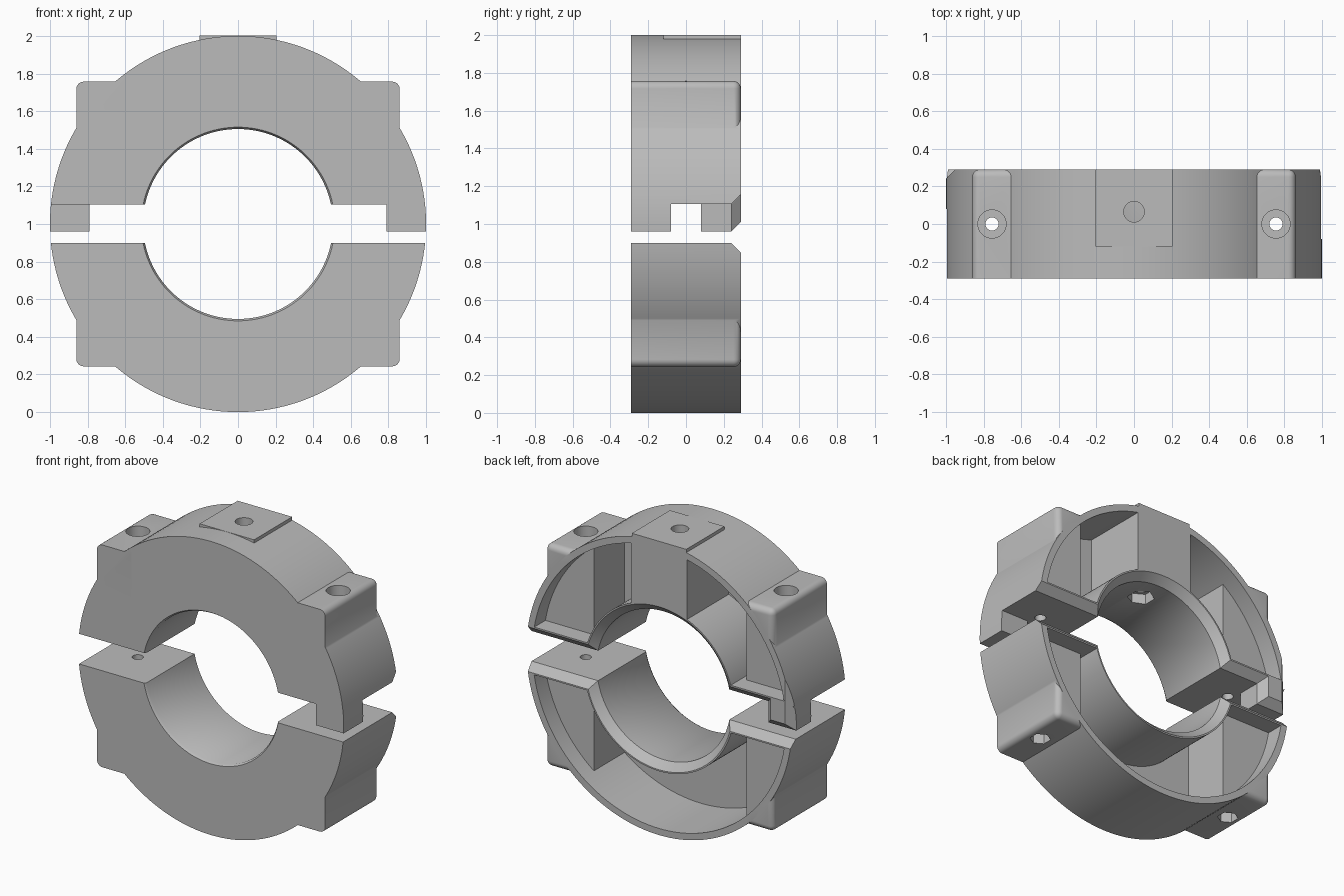
import bpy, bmesh, math
from mathutils import Matrix, Vector

if "Cube" in bpy.data.objects:
    bpy.data.objects.remove(bpy.data.objects["Cube"])

DEPTH = 0.29          # half depth along y
OUTER, BORE = 1.0, 0.505
RIM, BORE_WALL = 0.045, 0.06
FLOOR = -0.16         # back of the solid front wall
CHAMFER = 0.05
UPPER_CUT, LOWER_CUT = 1.105, 0.90
BOLT_X = 0.755

grey = bpy.data.materials.new("plain_grey")
grey.use_nodes = True
GREY = (0.5, 0.5, 0.5, 1)
grey.diffuse_color = GREY
grey.node_tree.nodes["Principled BSDF"].inputs["Base Color"].default_value = GREY


def to_object(name, bm):
    bm.normal_update()
    bmesh.ops.recalc_face_normals(bm, faces=bm.faces)
    if bm.calc_volume(signed=True) < 0:
        bmesh.ops.reverse_faces(bm, faces=bm.faces)
    mesh = bpy.data.meshes.new(name)
    bm.to_mesh(mesh)
    bm.free()
    obj = bpy.data.objects.new(name, mesh)
    bpy.context.collection.objects.link(obj)
    return obj


def box(name, x, y, z, round_edge=None, radius=0.04):
    bm = bmesh.new()
    bmesh.ops.create_cube(bm, size=1)
    for v in bm.verts:
        v.co = Vector([a + (b - a) * (c + 0.5) for (a, b), c in zip((x, y, z), v.co)])
    if round_edge:
        edges = [e for e in bm.edges if round_edge(e.verts[0].co, e.verts[1].co)]
        bmesh.ops.bevel(bm, geom=edges, offset=radius, segments=6,
                        profile=0.5, affect='EDGES')
    return to_object(name, bm)


def diamond(axis, spot, length):
    """Square bar along an axis, turned 45 degrees to chamfer the corner at a spot."""
    half = CHAMFER / math.sqrt(2)
    size = [half, half, half]
    size["XYZ".index(axis)] = length
    bar = box("chamfer", *[(-s, s) for s in size])
    bar.data.transform(Matrix.Translation(spot) @ Matrix.Rotation(math.pi / 4, 4, axis))
    return bar


def lathe(name, profile, sides=144):
    """Closed solid turned about the ring axis from (radius, y) points."""
    bm = bmesh.new()
    rings = []
    for r, y in profile:
        turns = [2 * math.pi * i / sides for i in range(sides)]
        rings.append([bm.verts.new((r * math.sin(t), y, 1 + r * math.cos(t))) for t in turns])
    for a, b in zip(rings, rings[1:]):
        for i in range(sides):
            bm.faces.new((a[i - 1], a[i], b[i], b[i - 1]))
    bm.faces.new(rings[0][::-1])
    bm.faces.new(rings[-1])
    return to_object(name, bm)


def drill(x, y, z0, z1, radius, sides=32):
    bm = bmesh.new()
    bmesh.ops.create_cone(bm, cap_ends=True, segments=sides, radius1=radius, radius2=radius,
                          depth=z1 - z0, matrix=Matrix.Translation((x, y, (z0 + z1) / 2)))
    return to_object("drill", bm)


def combine(target, operation, *tools):
    for tool in tools:
        mod = target.modifiers.new("combine", 'BOOLEAN')
        mod.operation, mod.solver, mod.object = operation, 'EXACT', tool
        bpy.context.view_layer.update()
        graph = bpy.context.evaluated_depsgraph_get()
        mesh = bpy.data.meshes.new_from_object(target.evaluated_get(graph))
        target.modifiers.clear()
        target.data = mesh
        bpy.data.objects.remove(tool)


def clamp_half(name, upper):
    s = 1 if upper else -1
    cut = UPPER_CUT if upper else LOWER_CUT

    def span(a, b):
        return (min(a, b), max(a, b))

    half = lathe(name, [(OUTER, -DEPTH), (OUTER, DEPTH)])

    # Bolt ears with rounded outer corner and back edges
    for side in (1, -1):
        ex, ez = 0.86 * side, 1 + 0.757 * s

        def rounded(a, b):
            tests = [all(abs(p.x - ex) < 1e-4 for p in (a, b)),
                     all(abs(p.z - ez) < 1e-4 for p in (a, b)),
                     all(abs(p.y - DEPTH) < 1e-4 for p in (a, b))]
            return sum(tests) == 2
        combine(half, 'UNION', box("ear", span(0.6 * side, ex), (-DEPTH, DEPTH),
                                   span(1 + 0.4 * s, ez), rounded))

    # Flat mounting pad on the crown
    if upper:
        combine(half, 'UNION', box("pad", (-0.205, 0.205), (-0.12, DEPTH), (1.9, 2.001)))

    # Bore with eased front edge and chamfered back edge, then the split plane
    bore = lathe("bore", [(BORE + 0.01, -1), (BORE + 0.01, -DEPTH), (BORE, -DEPTH + 0.015),
                          (BORE, DEPTH - CHAMFER), (BORE + CHAMFER + 0.02, DEPTH + 0.02)])
    combine(half, 'DIFFERENCE', bore,
            box("split", (-2, 2), (-1, 1), span(cut, cut - 3 * s)))

    # Open pocket in the back, leaving bolt bosses and the crown block
    pocket = lathe("pocket", [(OUTER - RIM, FLOOR), (OUTER - RIM, 0.5)])
    combine(pocket, 'DIFFERENCE',
            lathe("bore_wall", [(BORE + BORE_WALL, -1), (BORE + BORE_WALL, 1)]),
            box("flange", (-2, 2), (-1, 1), span(cut + 0.06 * s, cut - 3 * s)),
            box("boss", (0.575, 1.2), (-1, 0.17), (-1, 3)),
            box("boss", (-1.2, -0.575), (-1, 0.17), (-1, 3)))
    if upper:
        combine(pocket, 'DIFFERENCE', box("crown", (-0.21, 0.21), (-1, 1), (1, 3)))
    combine(half, 'DIFFERENCE', pocket)

    # Chamfer along the back edge of the flange
    combine(half, 'DIFFERENCE', diamond('X', (0, DEPTH, cut), 1.5))

    # Locating tabs: front on one side, chamfered back on the other
    if upper:
        front = box("front_tab", (0.79, 1.2), (-DEPTH, -0.08), (0.96, 1.14))
        back = box("back_tab", (-1.2, -0.79), (0.08, DEPTH), (0.96, 1.165))
        combine(back, 'DIFFERENCE', diamond('X', (-1, DEPTH, 0.96), 0.5),
                diamond('Z', (-0.79, DEPTH, 1), 0.5))
        for tab in (front, back):
            combine(tab, 'INTERSECT', lathe("trim", [(OUTER, -1), (OUTER, 1)]))
            combine(half, 'UNION', tab)
        combine(half, 'DIFFERENCE', diamond('Z', (-OUTER, DEPTH, 1.1), 0.3))

    # Bolt holes with round head recesses above and hex nut recesses below
    for side in (1, -1):
        x = BOLT_X * side
        combine(half, 'DIFFERENCE', drill(x, 0, -0.5, 2.5, 0.035))
        recess = drill(x, 0, 1.6, 2.2, 0.075) if upper else drill(x, 0, -0.2, 0.36, 0.065, 6)
        combine(half, 'DIFFERENCE', recess)
    if upper:
        combine(half, 'DIFFERENCE', drill(0, 0.065, 1.2, 2.2, 0.055),
                drill(0, 0.065, 1.3, 1.57, 0.085, 6))

    half.data.materials.clear()
    half.data.materials.append(grey)
    for p in half.data.polygons:
        p.material_index = 0
    bpy.ops.object.select_all(action='DESELECT')
    half.select_set(True)
    bpy.context.view_layer.objects.active = half
    bpy.ops.object.shade_smooth_by_angle(angle=math.radians(35))


clamp_half("upper_clamp_half", True)
clamp_half("lower_clamp_half", False)
